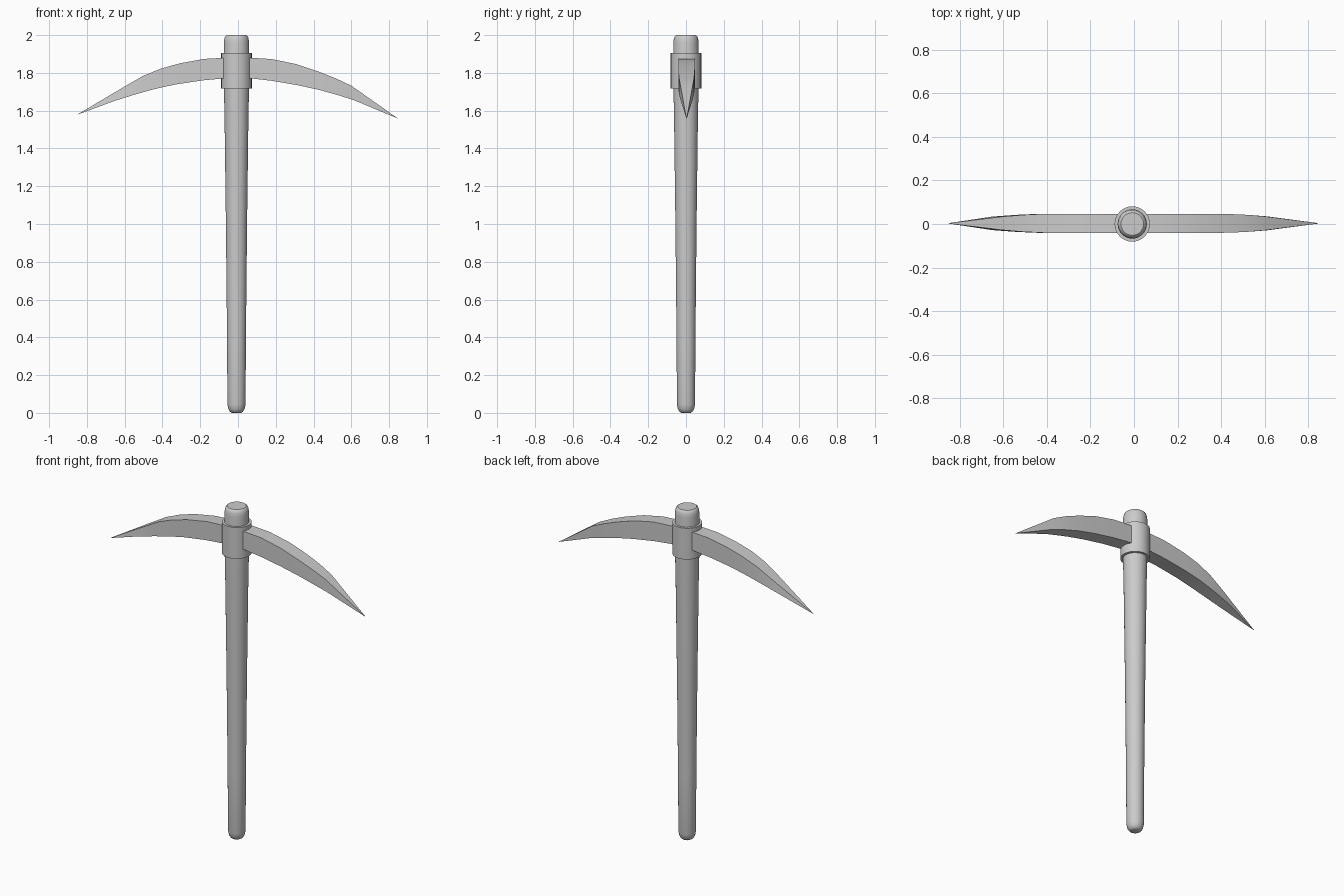
import bpy, bmesh, math

if "Cube" in bpy.data.objects:
    bpy.data.objects.remove(bpy.data.objects["Cube"])

CX = -0.008  # axis of the handle


def finish(name, bm, angle=35):
    bmesh.ops.recalc_face_normals(bm, faces=bm.faces)
    mesh = bpy.data.meshes.new(name)
    bm.to_mesh(mesh)
    bm.free()
    obj = bpy.data.objects.new(name, mesh)
    bpy.context.collection.objects.link(obj)
    bpy.ops.object.select_all(action='DESELECT')
    obj.select_set(True)
    bpy.context.view_layer.objects.active = obj
    bpy.ops.object.shade_smooth_by_angle(angle=math.radians(angle))
    return obj


def loft(name, rings, angle=35):
    """Bridge a list of equal-length point rings and cap both ends."""
    bm = bmesh.new()
    loops = [[bm.verts.new(p) for p in ring] for ring in rings]
    n = len(loops[0])
    for a, b in zip(loops, loops[1:]):
        for i in range(n):
            j = (i + 1) % n
            bm.faces.new((a[i], a[j], b[j], b[i]))
    bm.faces.new(loops[0])
    bm.faces.new(loops[-1])
    return finish(name, bm, angle)


def turned(name, profile, sides=32):
    """Revolve (radius, z) pairs around the handle axis."""
    turn = [2 * math.pi * i / sides for i in range(sides)]
    return loft(name, [[(CX + r * math.cos(a), r * math.sin(a), z) for a in turn]
                       for r, z in profile])


# Tapered handle with rounded butt and softened top
turned("handle", [(0.024, 0.0), (0.034, 0.006), (0.043, 0.02), (0.048, 0.045),
                  (0.050, 0.4), (0.056, 1.0), (0.063, 1.55), (0.067, 1.75),
                  (0.067, 1.96), (0.064, 1.982), (0.059, 1.995), (0.052, 2.0)])

# Collar clamping the head
turned("collar", [(0.081, 1.717), (0.081, 1.905)])

# Curved head: top x, top z, bottom x, bottom z, half thickness
stations = [
    (-0.850, 1.580, -0.850, 1.579, 0.001),
    (-0.600, 1.728, -0.650, 1.653, 0.031),
    (-0.505, 1.783, -0.540, 1.687, 0.039),
    (-0.410, 1.822, -0.440, 1.715, 0.0435),
    (-0.310, 1.850, -0.335, 1.738, 0.044),
    (-0.180, 1.874, -0.190, 1.760, 0.044),
    (-0.070, 1.880, -0.070, 1.771, 0.044),
    (0.070, 1.880, 0.070, 1.771, 0.044),
    (0.180, 1.873, 0.180, 1.758, 0.044),
    (0.310, 1.846, 0.315, 1.735, 0.044),
    (0.430, 1.806, 0.430, 1.710, 0.043),
    (0.520, 1.770, 0.520, 1.685, 0.039),
    (0.600, 1.732, 0.610, 1.657, 0.032),
    (0.845, 1.560, 0.845, 1.559, 0.001),
]
YC = 0.003
loft("pick_head", [[(xt, YC - h, zt), (xt, YC + h, zt), (xb, YC + h, zb), (xb, YC - h, zb)]
                   for xt, zt, xb, zb, h in stations])
